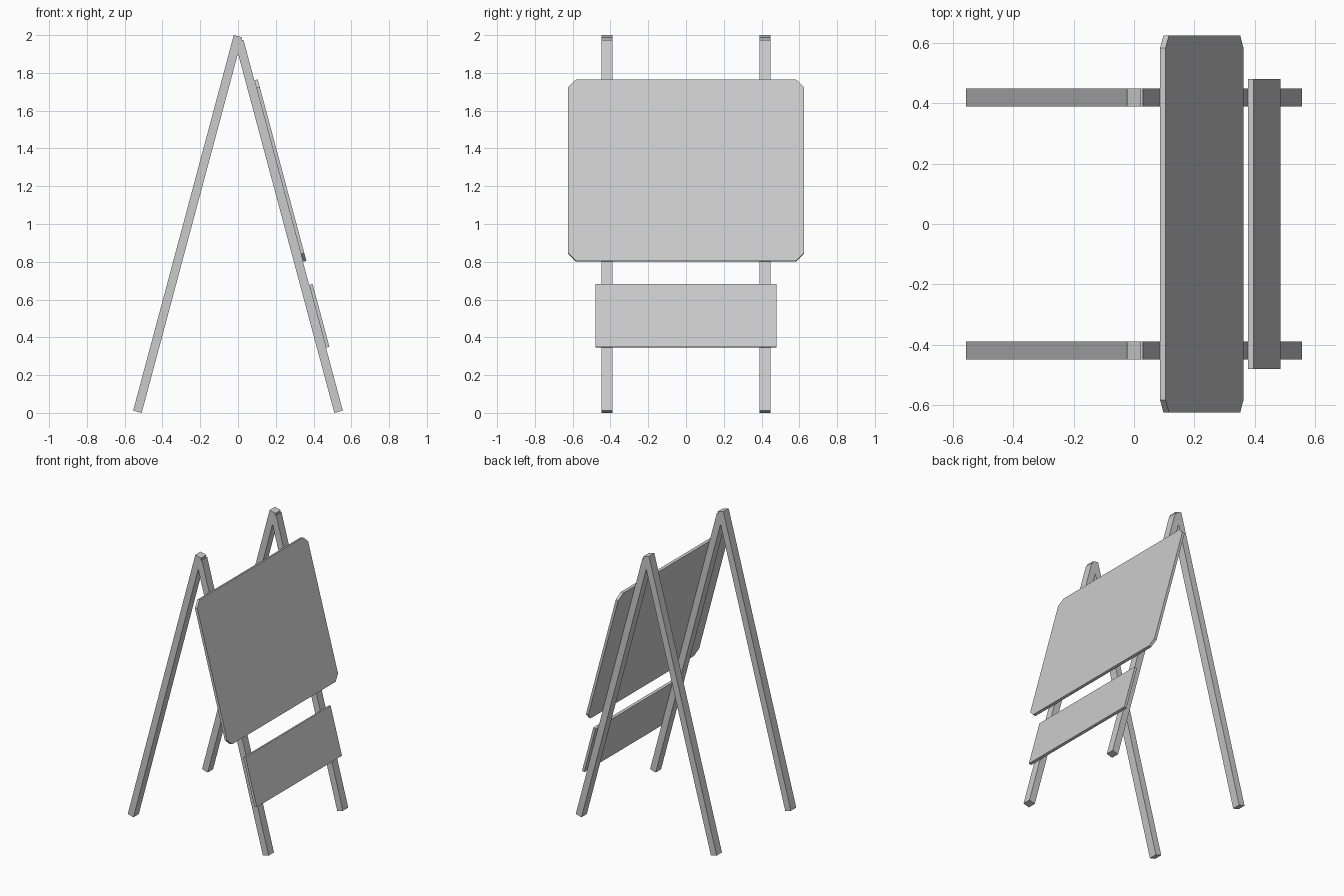
import bpy
import bmesh
from math import radians
from mathutils import Matrix, Vector

cube = bpy.data.objects.get("Cube")
if cube:
    bpy.data.objects.remove(cube, do_unlink=True)

# One plain grey for the whole stand
grey = bpy.data.materials.new("plain_grey")
grey.use_nodes = True
colour = (0.6, 0.6, 0.6, 1)
grey.diffuse_color = colour
grey.node_tree.nodes["Principled BSDF"].inputs["Base Color"].default_value = colour

# Leaning frame: local z runs up the leg, local x points out of its outer face
LEAN = (Matrix.Translation((0.555, 0, 0.012))
        @ Matrix.Rotation(radians(-15), 4, 'Y'))
FLIP = Matrix.Scale(-1, 4, Vector((1, 0, 0)))
LEG_DEPTH = 0.0466
BOARD = 0.0187


def plank(name, y0, y1, low, high, inner, outer, cut=0.0, back=False):
    """Extrude a rectangle, with optional cut corners, in the leaning frame."""
    if cut:
        outline = [(y0 + cut, low), (y1 - cut, low), (y1, low + cut), (y1, high - cut),
                   (y1 - cut, high), (y0 + cut, high), (y0, high - cut), (y0, low + cut)]
    else:
        outline = [(y0, low), (y1, low), (y1, high), (y0, high)]
    bm = bmesh.new()
    face = bm.faces.new([bm.verts.new((inner, y, z)) for y, z in outline])
    side = bmesh.ops.extrude_face_region(bm, geom=[face])["geom"]
    moved = [v for v in side if isinstance(v, bmesh.types.BMVert)]
    bmesh.ops.translate(bm, verts=moved, vec=(outer - inner, 0, 0))
    bm.transform(FLIP @ LEAN if back else LEAN)
    bmesh.ops.recalc_face_normals(bm, faces=bm.faces)
    mesh = bpy.data.meshes.new(name)
    bm.to_mesh(mesh)
    bm.free()
    mesh.materials.append(grey)
    obj = bpy.data.objects.new(name, mesh)
    bpy.context.collection.objects.link(obj)
    return obj


# Two A-shaped leg pairs; the rear leg runs over the top of the sign-side leg
for label, y in (("near", -0.418), ("far", 0.418)):
    plank(label + "_sign_leg", y - 0.03, y + 0.03, 0, 2.032, -LEG_DEPTH, 0)
    plank(label + "_rear_leg", y - 0.03, y + 0.03, 0, 2.058, -LEG_DEPTH, 0, back=True)

# Large board with cut corners, and the plain lower board
plank("main_board", -0.624, 0.624, 0.816, 1.81, 0, BOARD, cut=0.042)
plank("lower_board", -0.479, 0.479, 0.345, 0.689, 0, BOARD)
